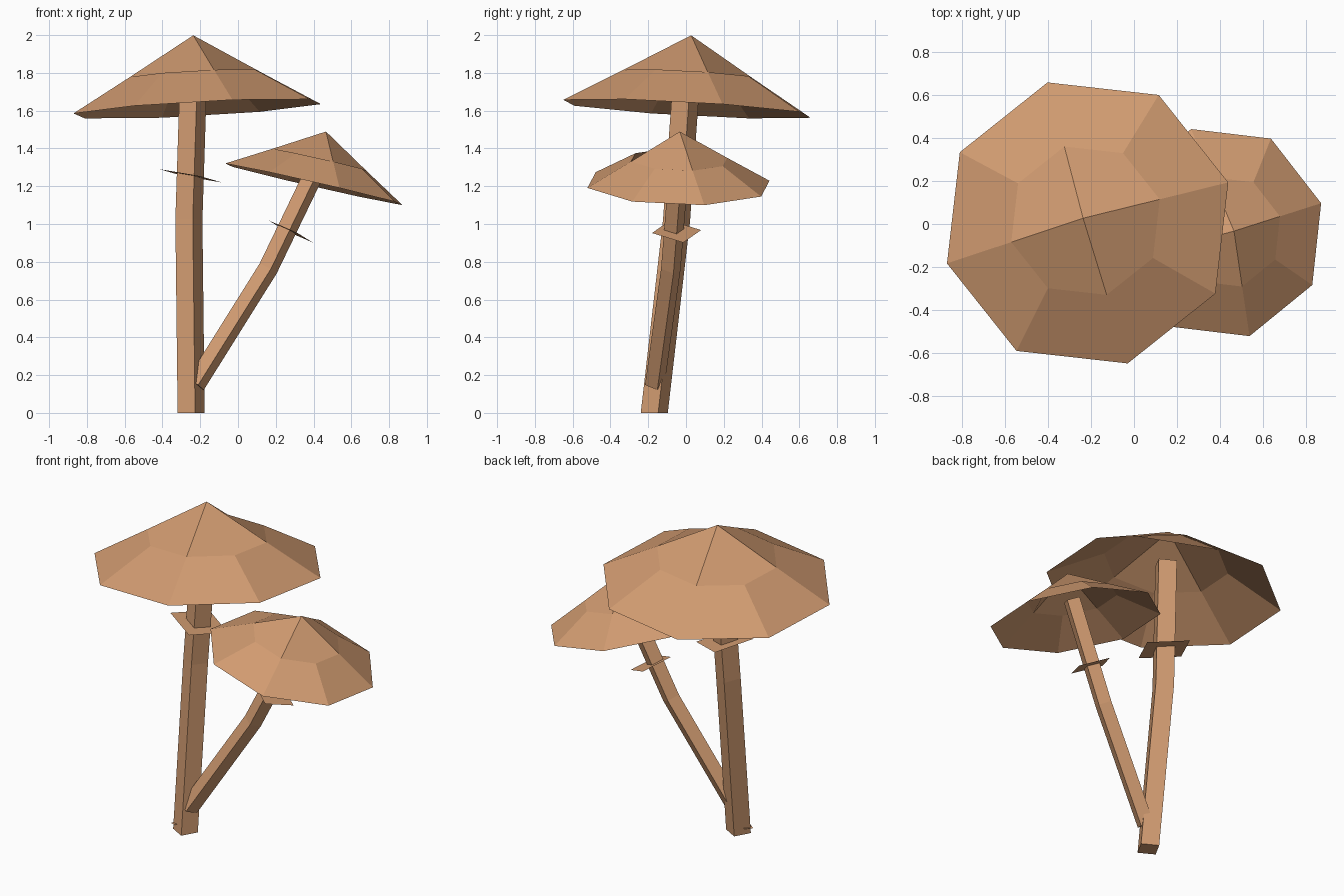
import bpy, math
from mathutils import Vector

if "Cube" in bpy.data.objects:
    bpy.data.objects.remove(bpy.data.objects["Cube"])

mat = bpy.data.materials.new("tan")
mat.diffuse_color = (0.64, 0.33, 0.165, 1)
mat.use_nodes = True
mat.node_tree.nodes["Principled BSDF"].inputs["Base Color"].default_value = mat.diffuse_color
PHASE = math.radians(16)


def add(name, verts, faces):
    mesh = bpy.data.meshes.new(name)
    mesh.from_pydata([tuple(v) for v in verts], [], faces)
    mesh.materials.append(mat)
    mesh.update()
    bpy.context.collection.objects.link(bpy.data.objects.new(name, mesh))


def ring(center, normal, radius, sides):
    """Regular polygon around a point, tilted so that it faces the normal."""
    q = Vector((0, 0, 1)).rotation_difference(Vector(normal).normalized())
    return [Vector(center) + q @ Vector((radius * math.cos(PHASE + i * math.tau / sides),
                                         radius * math.sin(PHASE + i * math.tau / sides), 0))
            for i in range(sides)]


def cap(name, center, normal, size):
    """Open faceted cap: four top faces inside an eight-sided skirt."""
    n, c = Vector(normal).normalized(), Vector(center)
    verts = ring(c, n, 0.682 * size, 8) + ring(c + n * 0.182 * size, n, 0.36 * size, 8)
    verts.append(c + n * 0.39 * size)
    faces = [(i, (i + 1) % 8, 8 + (i + 1) % 8, 8 + i) for i in range(8)]
    faces += [(8 + i, 9 + i, 8 + (i + 2) % 8, 16) for i in range(0, 8, 2)]
    add(name, verts, faces)


def stem(name, points, radius):
    """Square stem swept along a bent path."""
    p = [Vector(v) for v in points]
    dirs = [p[1] - p[0], (p[1] - p[0]).normalized() + (p[2] - p[1]).normalized(), p[2] - p[1]]
    if radius > 0.06:
        dirs[0] = Vector((0, 0, 1))  # the main stem stands flat on the ground
    verts = [v for c, d in zip(p, dirs) for v in ring(c, d, radius, 4)]
    faces = [(4 * k + i, 4 * k + (i + 1) % 4, 4 * k + 4 + (i + 1) % 4, 4 * k + 4 + i)
             for k in range(2) for i in range(4)]
    add(name, verts, faces + [(3, 2, 1, 0), (8, 9, 10, 11)])


def collar(name, center, normal, radius):
    add(name, ring(center, normal, radius, 4), [(0, 1, 2, 3)])


# Large mushroom
cap("large_cap", (-0.216, 0.005, 1.61), (-0.054, 0.057, 1), 1)
stem("large_stem", [(-0.248, -0.168, 0), (-0.26, -0.05, 1.02), (-0.235, 0.005, 1.8)], 0.0745)
collar("large_collar", (-0.25, -0.03, 1.255), (0.2, 0.05, 1), 0.177)

# Small leaning mushroom
cap("small_cap", (0.402, -0.04, 1.21), (0.228, 0.025, 1), 0.735)
stem("small_stem", [(-0.225, -0.165, 0.15), (0.16, -0.08, 0.765), (0.433, -0.035, 1.33)], 0.054)
collar("small_collar", (0.28, -0.05, 0.96), (0.48, 0.07, 1), 0.135)

# Tiny sprout at the foot
collar("base_sprout", (-0.295, -0.18, 0.043), (-0.25, 0, 1), 0.042)
